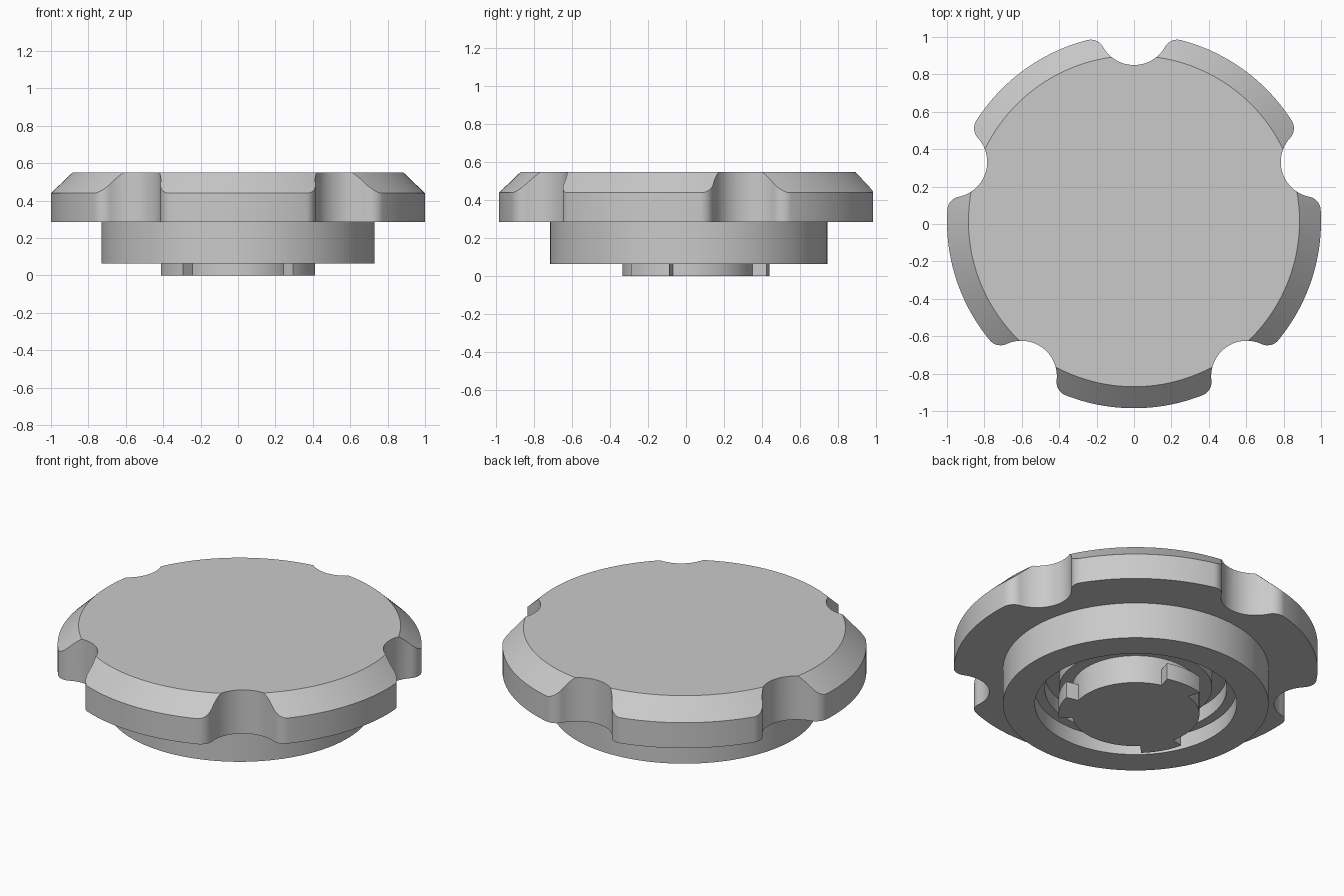
import bpy, bmesh
from math import sin, cos, pi, radians, atan2, sqrt

old = bpy.data.objects.get("Cube")
if old:
    bpy.data.objects.remove(old, do_unlink=True)

CY = 0.015          # y of the common axis
R = 1.0             # grip radius
NOTCH_R, NOTCH_D, FILLET = 0.19, 1.025, 0.075
SEG = 144
GREY = (0.59, 0.59, 0.59, 1)

grey = bpy.data.materials.new("plain_grey")
grey.use_nodes = True
grey.diffuse_color = GREY
grey.node_tree.nodes["Principled BSDF"].inputs["Base Color"].default_value = GREY


def finish(bm, name):
    bmesh.ops.recalc_face_normals(bm, faces=bm.faces)
    mesh = bpy.data.meshes.new(name)
    bm.to_mesh(mesh)
    bm.free()
    mesh.materials.append(grey)
    ob = bpy.data.objects.new(name, mesh)
    ob.location.y = CY
    bpy.context.collection.objects.link(ob)
    return ob


def lathe(name, profile):
    """Revolve (radius, z) points that start and end on the axis."""
    bm = bmesh.new()
    verts = [bm.verts.new((r, 0, z)) for r, z in profile]
    edges = [bm.edges.new(p) for p in zip(verts, verts[1:])]
    bmesh.ops.spin(bm, geom=verts + edges, cent=(0, 0, 0), axis=(0, 0, 1),
                   angle=2 * pi, steps=SEG, use_merge=True)
    bmesh.ops.remove_doubles(bm, verts=bm.verts, dist=1e-5)
    return finish(bm, name)


def prism(name, outline, z0, z1):
    """Closed vertical extrusion of an outline."""
    bm = bmesh.new()
    low = [bm.verts.new((x, y, z0)) for x, y in outline]
    high = [bm.verts.new((x, y, z1)) for x, y in outline]
    bm.faces.new(low[::-1])
    bm.faces.new(high)
    for i in range(len(low)):
        bm.faces.new((low[i - 1], low[i], high[i], high[i - 1]))
    return finish(bm, name)


def arc(cx, cy, r, a0, a1, n):
    return [(cx + r * cos(a0 + (a1 - a0) * i / n), cy + r * sin(a0 + (a1 - a0) * i / n))
            for i in range(n + 1)]


def smooth(ob):
    bpy.ops.object.select_all(action='DESELECT')
    ob.select_set(True)
    bpy.context.view_layer.objects.active = ob
    bpy.ops.object.shade_smooth_by_angle(angle=radians(25))


# Lobed outline: each fifth is a notch, a fillet, a rim arc and a second fillet
reach = R - FILLET
fy = (reach ** 2 + NOTCH_D ** 2 - (NOTCH_R + FILLET) ** 2) / (2 * NOTCH_D)
fx = sqrt(reach ** 2 - fy ** 2)
spread = atan2(fx, fy)              # fillet centre, measured from the notch
tilt = atan2(NOTCH_D - fy, fx)      # slope from fillet centre to notch centre
fifth = 2 * pi / 5
start, end = pi / 2 + spread, pi / 2 + fifth - spread
period = arc(0, NOTCH_D, NOTCH_R, -tilt, tilt - pi, 24)
period += arc(-fx, fy, FILLET, tilt, start, 12)[1:]
period += arc(0, 0, R, start, end, 24)[1:]
period += arc(reach * cos(end), reach * sin(end), FILLET, end, pi - tilt + fifth, 12)[1:-1]
outline = []
for k in range(5):
    c, s = cos(fifth * k), sin(fifth * k)
    outline += [(x * c - y * s, x * s + y * c) for x, y in period]

# Grip: lobed prism trimmed by a flat-topped cone for the bevelled edge
grip = prism("lobed_grip", outline, 0.285, 0.65)
trim = lathe("trim", [(0, 0.2), (1.1, 0.2), (1.1, 0.344), (0.885, 0.55), (0, 0.55)])
mod = grip.modifiers.new("bevelled_edge", 'BOOLEAN')
mod.operation = 'INTERSECT'
mod.solver = 'EXACT'
mod.object = trim
bpy.context.view_layer.objects.active = grip
bpy.context.view_layer.update()
bpy.ops.object.modifier_apply(modifier=mod.name)
bpy.data.objects.remove(trim, do_unlink=True)
smooth(grip)

# Collar with stepped groove around a solid central plug
collar = lathe("collar_and_plug", [
    (0, 0), (0.35, 0), (0.35, 0.17), (0.42, 0.17), (0.42, 0.25), (0.50, 0.25),
    (0.50, 0.16), (0.555, 0.16), (0.555, 0.065), (0.73, 0.065), (0.73, 0.30), (0, 0.30)])
smooth(collar)

# Three locking tabs on the plug
for k in range(3):
    mid, half = radians(90 + 120 * k), radians(16)
    shape = arc(0, 0, 0.425, mid - half, mid + half, 12)
    shape += arc(0, 0, 0.34, mid + half, mid - half, 12)
    smooth(prism("locking_tab_%d" % (k + 1), shape, 0, 0.10))
